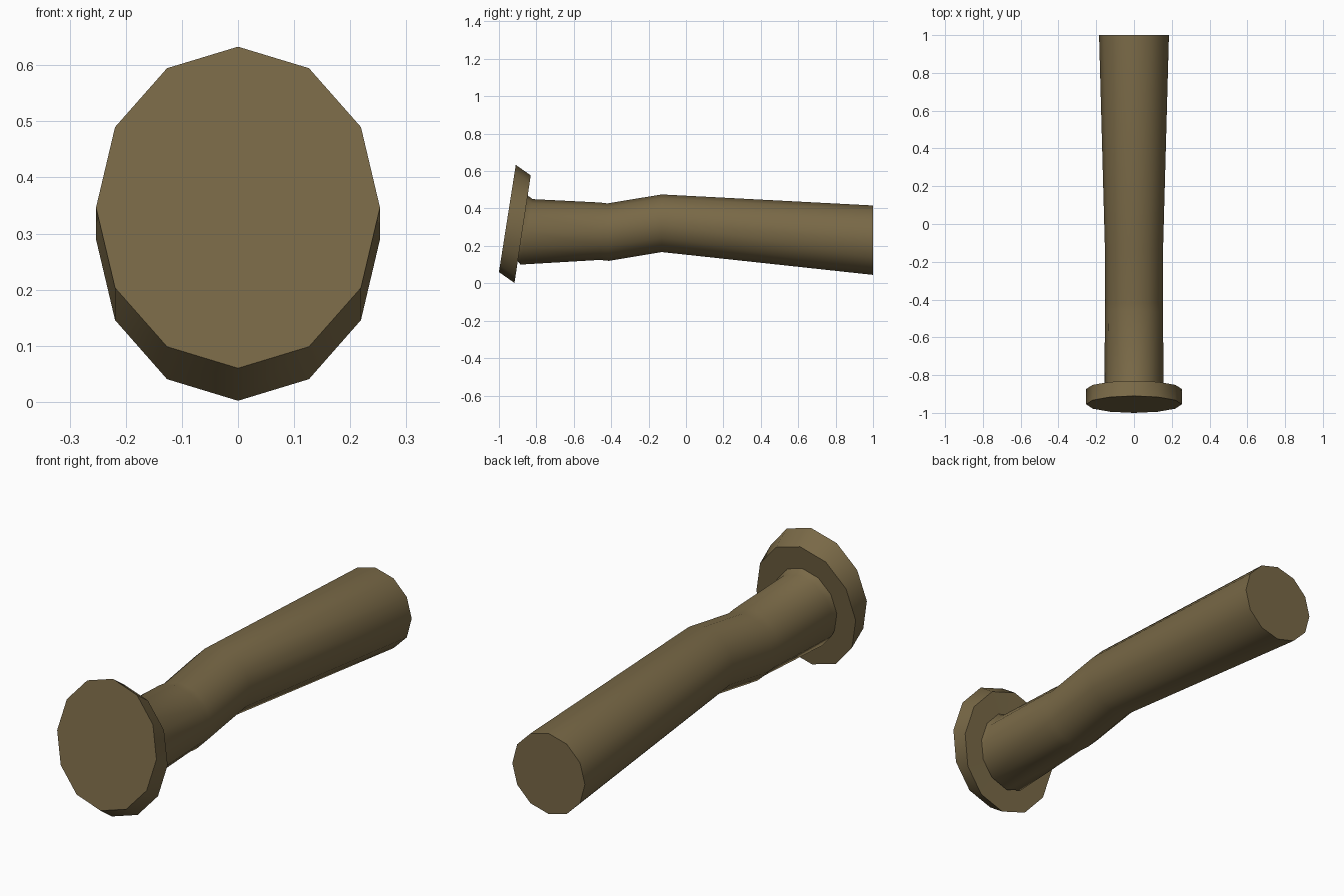
import bpy, bmesh, math

if "Cube" in bpy.data.objects:
    bpy.data.objects.remove(bpy.data.objects["Cube"])

SIDES = 12

mat = bpy.data.materials.new("brown")
mat.diffuse_color = (0.19, 0.14, 0.062, 1)
mat.use_nodes = True
mat.node_tree.nodes["Principled BSDF"].inputs["Base Color"].default_value = mat.diffuse_color


def loft(name, rings):
    """Each ring: (top y, top z, bottom y, bottom z, x radius)."""
    bm = bmesh.new()
    loops = []
    for ty, tz, by, bz, rx in rings:
        loop = []
        for i in range(SIDES):
            a = 2 * math.pi * i / SIDES
            c = math.cos(a)
            loop.append(bm.verts.new((rx * math.sin(a),
                                      (ty + by) / 2 + c * (ty - by) / 2,
                                      (tz + bz) / 2 + c * (tz - bz) / 2)))
        loops.append(loop)
    for a, b in zip(loops, loops[1:]):
        for i in range(SIDES):
            j = (i + 1) % SIDES
            bm.faces.new((a[i], a[j], b[j], b[i]))
    bm.faces.new(loops[0])
    bm.faces.new(loops[-1])
    bmesh.ops.recalc_face_normals(bm, faces=bm.faces)
    mesh = bpy.data.meshes.new(name)
    bm.to_mesh(mesh)
    bm.free()
    mesh.materials.append(mat)
    obj = bpy.data.objects.new(name, mesh)
    bpy.context.collection.objects.link(obj)
    bpy.ops.object.select_all(action='DESELECT')
    obj.select_set(True)
    bpy.context.view_layer.objects.active = obj
    bpy.ops.object.shade_smooth_by_angle(angle=math.radians(40))
    return obj


# One continuous body: tilted end disc, collar, neck, bend and flared handle
loft("flanged_handle", [
    (-0.910, 0.633, -1.000, 0.060, 0.253),
    (-0.830, 0.577, -0.917, 0.002, 0.253),
    (-0.847, 0.470, -0.900, 0.118, 0.157),
    (-0.820, 0.450, -0.885, 0.100, 0.156),
    (-0.460, 0.432, -0.460, 0.125, 0.154),
    (-0.420, 0.427, -0.412, 0.120, 0.153),
    (-0.130, 0.475, -0.130, 0.167, 0.154),
    (1.000, 0.416, 1.000, 0.045, 0.185),
])
